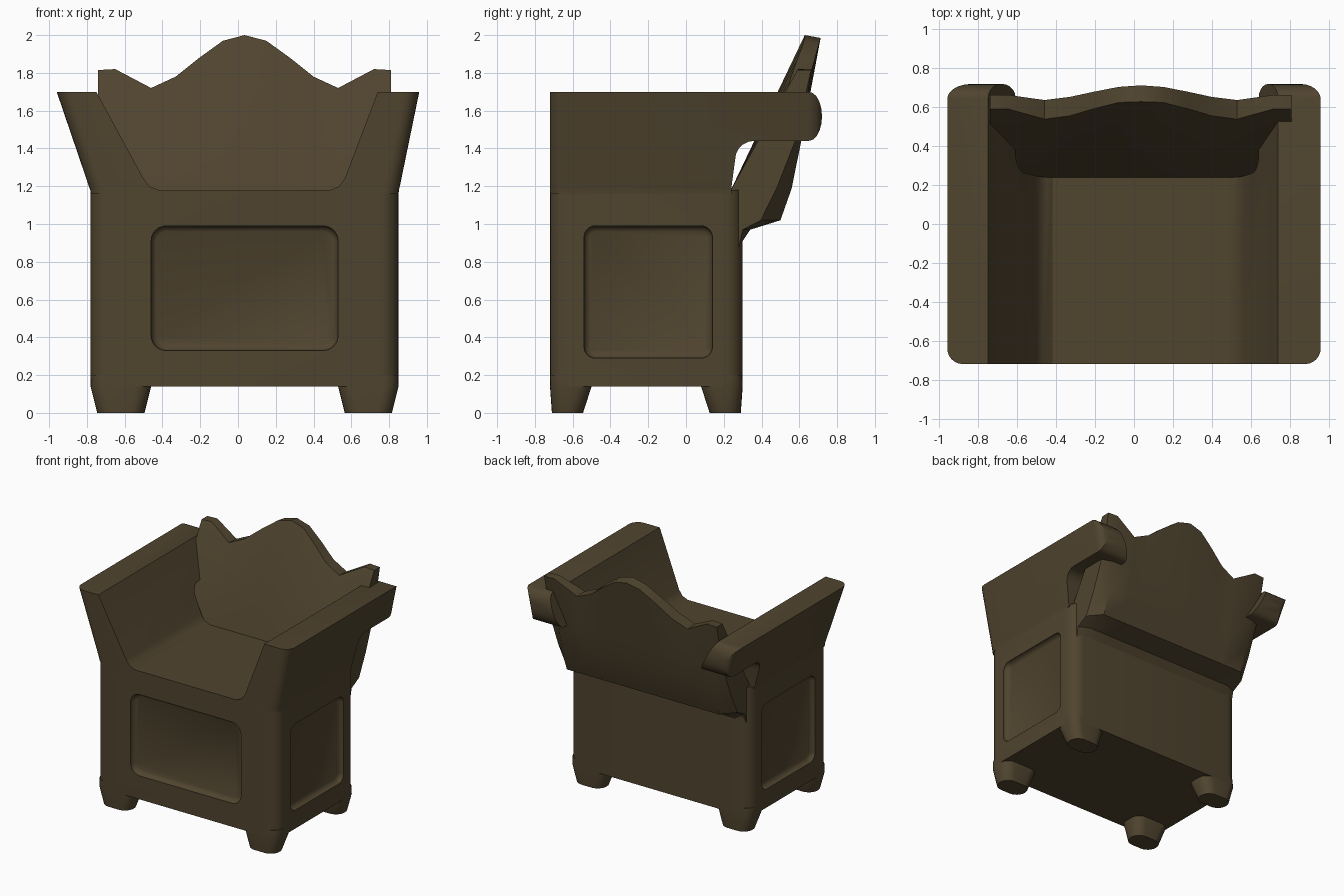
import bpy, bmesh, math

if "Cube" in bpy.data.objects:
    bpy.data.objects.remove(bpy.data.objects["Cube"])

CX = 0.035  # centre line of the body and back

wood = bpy.data.materials.new("dark olive brown")
wood.diffuse_color = (0.08, 0.058, 0.028, 1)
wood.use_nodes = True
wood.node_tree.nodes["Principled BSDF"].inputs["Base Color"].default_value = wood.diffuse_color


def loft(name, rings):
    """Closed solid through a list of equal-length point rings."""
    bm = bmesh.new()
    vs = [[bm.verts.new(p) for p in ring] for ring in rings]
    n = len(vs[0])
    for a, b in zip(vs, vs[1:]):
        for i in range(n):
            j = (i + 1) % n
            bm.faces.new((a[i], a[j], b[j], b[i]))
    bm.faces.new(vs[0][::-1])
    bm.faces.new(vs[-1])
    bmesh.ops.recalc_face_normals(bm, faces=bm.faces)
    me = bpy.data.meshes.new(name)
    bm.to_mesh(me)
    bm.free()
    me.materials.append(wood)
    ob = bpy.data.objects.new(name, me)
    bpy.context.collection.objects.link(ob)
    return ob


def rrect(u0, u1, v0, v1, radii, seg=6):
    """Rounded rectangle, radii for corners (u1v1, u0v1, u0v0, u1v0)."""
    pts = []
    corners = [(u1, v1, -1, -1), (u0, v1, 1, -1), (u0, v0, 1, 1), (u1, v0, -1, 1)]
    for k, ((u, v, su, sv), r) in enumerate(zip(corners, radii)):
        if r == 0:
            pts.append((u, v))
            continue
        for s in range(seg + 1):
            a = math.pi / 2 * (k + s / seg)
            pts.append((u + su * r + r * math.cos(a), v + sv * r + r * math.sin(a)))
    return pts


def boolean(ob, cutter, op):
    m = ob.modifiers.new("cut", 'BOOLEAN')
    m.operation, m.solver, m.object = op, 'EXACT', cutter
    bpy.context.view_layer.objects.active = ob
    bpy.ops.object.modifier_apply(modifier=m.name)
    bpy.data.objects.remove(cutter)


parts = []

# body block with rounded upright corners
body = loft("body", [[(x, y, z) for x, y in rrect(-0.78, 0.85, -0.72, 0.30, [0.1] * 4)]
                     for z in (0.14, 1.18)])
parts.append(body)

# recessed panels: (inset from panel edge, depth below the surface)
steps = [(0, -0.1), (0, 0.01), (0.012, 0.03), (0.03, 0.04)]
boolean(body, loft("front_panel_cutter", [
    [(u, -0.72 + d, v) for u, v in rrect(-0.46 + i, 0.53 - i, 0.33 + i, 0.99 - i, [0.08 - i] * 4)]
    for i, d in steps]), 'DIFFERENCE')
for s, face in ((-1, -0.78), (1, 0.85)):
    boolean(body, loft("side_panel_cutter", [
        [(face - s * d, u, v) for u, v in rrect(-0.54 + i, 0.14 - i, 0.29 + i, 0.99 - i, [0.06 - i] * 4)]
        for i, d in steps]), 'DIFFERENCE')

# tapered feet
for sx in (-1, 1):
    for sy in (-1, 1):
        rings = []
        for z, xo, xi, yo, yi in ((0, 0.78, 0.53, 0.50, 0.335), (0.14, 0.815, 0.495, 0.51, 0.29),
                                  (0.20, 0.813, 0.495, 0.508, 0.29)):
            xs = sorted((CX + sx * xo, CX + sx * xi))
            ys = sorted((-0.21 + sy * yo, -0.21 + sy * yi))
            rings.append([(x, y, z) for x, y in rrect(*xs, *ys, [0.08] * 4)])
        parts.append(loft("foot", rings))

# flared arms, trimmed to the side outline with a scrolled rear end
outline = [(-0.8, 1.0), (-0.8, 1.7), (0.65, 1.7)]
outline += [(0.65 + 0.07 * math.sin(a), 1.57 + 0.13 * math.cos(a))
            for a in [math.pi * k / 10 for k in range(1, 10)]]
outline += [(0.65, 1.44), (0.36, 1.44)]
outline += [(0.36 - 0.1 * math.sin(a), 1.34 + 0.1 * math.cos(a))
            for a in [math.pi / 2 * k / 5 for k in range(1, 6)]]
outline += [(0.24, 1.19), (0.24, 1.0)]
left = [(1.16, 0.78, 0.40), (1.18, 0.782, 0.42), (1.20, 0.79, 0.47), (1.24, 0.803, 0.50), (1.75, 0.977, 0.777)]
right = [(1.16, 0.85, 0.46), (1.18, 0.852, 0.49), (1.20, 0.857, 0.535), (1.24, 0.865, 0.565), (1.75, 0.97, 0.759)]
for name, s, secs in (("left_arm", -1, left), ("right_arm", 1, right)):
    r = [0.08, 0, 0, 0.08] if s > 0 else [0, 0.08, 0.08, 0]
    arm = loft(name, [[(x, y, z) for x, y in rrect(*sorted((s * o, s * i)), -0.72, 0.72, r)]
                      for z, o, i in secs])
    boolean(arm, loft("arm_trim", [[(x, y, z) for y, z in outline] for x in (-1.5, 1.5)]), 'INTERSECT')
    parts.append(arm)

# reclined back with wavy crest, as cross-sections across the width
half = [(0, 2.0), (0.115, 1.97), (0.24, 1.88), (0.365, 1.78), (0.495, 1.72), (0.685, 1.82), (0.775, 1.815)]
crest = [(CX - x, z) for x, z in half[:0:-1]] + [(CX + x, z) for x, z in half]
rings = []
for x, top in crest:
    t = abs(x - CX) / 0.775
    e = 0.08 if t > 0.95 else 0  # chamfer the lower rear corners
    rings.append([(x, y, z) for y, z in (
        (0.20, 0.95), (0.24, 1.185),
        (0.24 + 0.48 * (top - 1.19) + 0.05 * min(1, t * 1.4), top),
        (0.71 + 0.27 * (top - 1.99), top - 0.015 * (1 - t)),
        (0.61 - e * 0.4, 1.44), (0.56 - e, 1.19), (0.50 - e * 1.3, 1.02),
        (0.34 - e * 0.5, 0.97), (0.28, 0.88))])
parts.append(loft("back_rest", rings))

# smooth shading with sharp edges kept
for ob in bpy.data.objects:
    ob.select_set(ob in parts)
bpy.context.view_layer.objects.active = parts[0]
bpy.ops.object.shade_smooth_by_angle(angle=math.radians(32))
